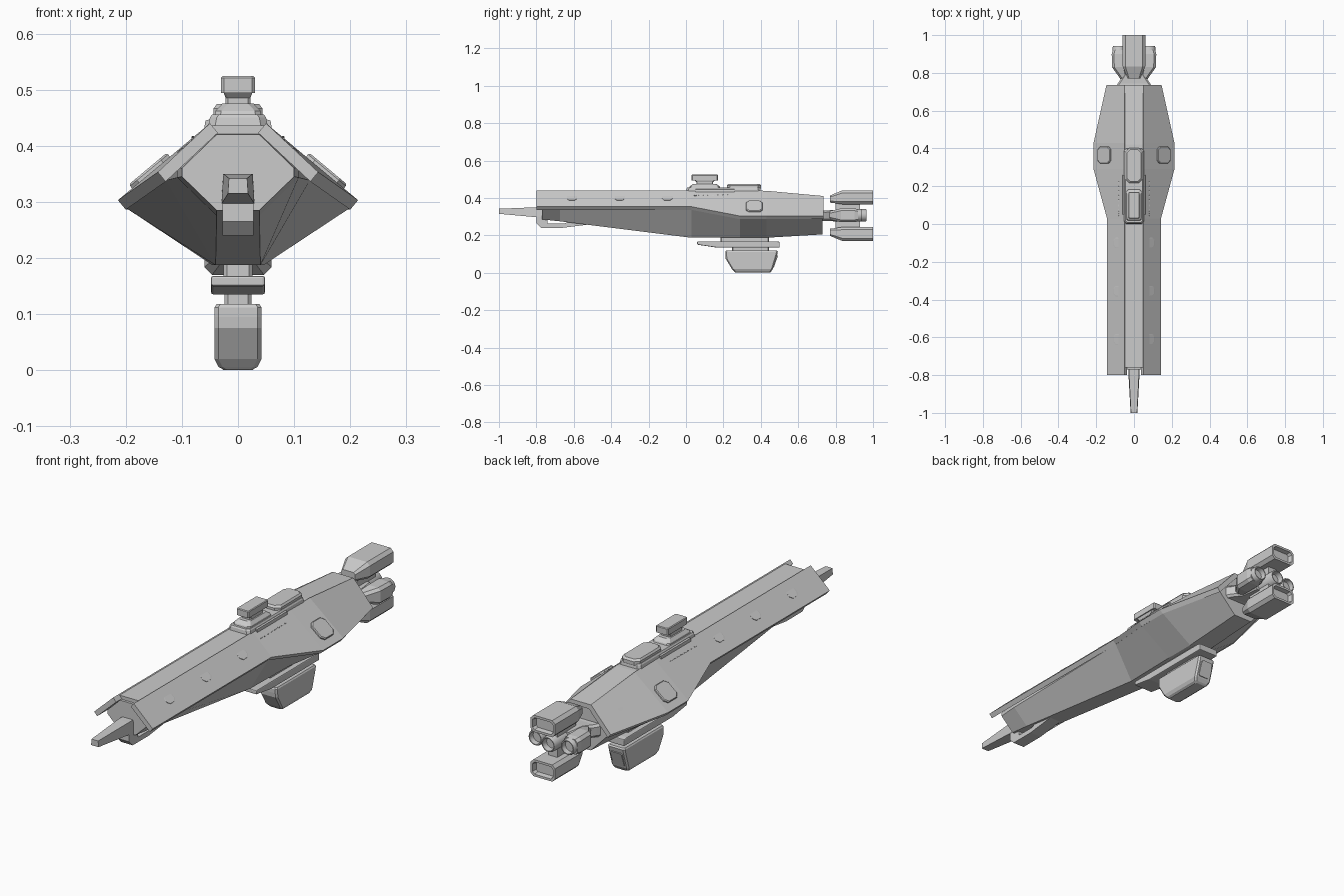
import bpy, bmesh, math
from mathutils import Matrix, Vector

if "Cube" in bpy.data.objects:
    bpy.data.objects.remove(bpy.data.objects["Cube"])


def loft(name, rings, mirror=False, bevel=0, smooth=False):
    """Skin a list of equal-length point rings and cap both ends."""
    bm = bmesh.new()
    vs = [[bm.verts.new(p) for p in r] for r in rings]
    n = len(vs[0])
    for a, b in zip(vs, vs[1:]):
        for i in range(n):
            j = (i + 1) % n
            bm.faces.new((a[i], a[j], b[j], b[i]))
    bm.faces.new(vs[0])
    bm.faces.new(vs[-1])
    bmesh.ops.recalc_face_normals(bm, faces=bm.faces)
    me = bpy.data.meshes.new(name)
    bm.to_mesh(me)
    bm.free()
    ob = bpy.data.objects.new(name, me)
    bpy.context.collection.objects.link(ob)
    if bevel:
        m = ob.modifiers.new("bevel", 'BEVEL')
        m.width, m.segments, m.limit_method = bevel, 2, 'ANGLE'
    if mirror:
        ob.modifiers.new("mirror", 'MIRROR')
    if smooth:
        bpy.context.view_layer.objects.active = ob
        ob.select_set(True)
        bpy.ops.object.shade_smooth_by_angle(angle=math.radians(35))
        ob.select_set(False)
    return ob


def crect(cx, cy, hx, hy, c):
    """Rectangle with cut corners, 2D."""
    return [(cx + sx * a, cy + sy * b) for sx, sy, a, b in (
        (-1, -1, hx - c, hy), (1, -1, hx - c, hy), (1, -1, hx, hy - c), (1, 1, hx, hy - c),
        (1, 1, hx - c, hy), (-1, 1, hx - c, hy), (-1, 1, hx, hy - c), (-1, -1, hx, hy - c))]


def along_y(y, pts):
    return [(x, y, z) for x, z in pts]


def at_z(z, pts):
    return [(x, y, z) for x, y in pts]


def side_prism(name, prof, hw, bevel=0):
    return loft(name, [[(x, y, z) for y, z in prof] for x in (-hw, hw)], bevel=bevel)


# Hull core: half sections (y, then x/z pairs from deck to keel)
core = [(-.77, (.038, .42), (.1, .36), (.1, .345), (.038, .285)),
        (-.675, (.04, .425), (.108, .36), (.108, .343), (.038, .275)),
        (.03, (.045, .43), (.128, .355), (.128, .338), (.04, .187)),
        (.29, (.045, .43), (.2, .298), (.198, .288), (.045, .187)),
        (.43, (.045, .425), (.2, .298), (.198, .288), (.045, .187)),
        (.73, (.045, .4), (.132, .305), (.128, .29), (.045, .205))]
loft("hull_core", [along_y(s[0], list(s[1:]) + [(-x, z) for x, z in reversed(s[1:])]) for s in core])

# Sloping armour plates down both flanks
plate = [(-.8, .44, .143, .353), (.03, .44, .143, .353), (.29, .44, .214, .303),
         (.43, .438, .214, .303), (.735, .41, .146, .303)]
loft("armour_plate", [along_y(y, [(.05, zt), (xm, zm), (xm - .014, zm - .017), (.036, zt - .017)])
                      for y, zt, xm, zm in plate], mirror=True)

# Deck strip along the spine
loft("spine_deck", [along_y(y, [(-.05, z), (.05, z), (.045, z - .02), (-.045, z - .02)])
                    for y, z in ((-.76, .436), (.42, .436), (.735, .409))])


# Panels lying on the armour plates
def panel(name, x, y, lx, ly, c, h, tilt=0):
    t = min(max((y - .03) / .26, 0), 1)
    s = ((.44 - .353) * (1 - t) + (.44 - .303) * t) / ((.143 - .05) * (1 - t) + (.214 - .05) * t)
    M = Matrix.Translation((x, y, .44 - (x - .05) * s)) @ Matrix.Rotation(math.atan(s) + tilt, 4, 'Y')
    rings = [[M @ Vector((a, b, z)) for a, b in crect(0, 0, lx / 2 - d, ly / 2 - d, c)]
             for z, d in ((-.008, 0), (h * .6, 0), (h, .003))]
    return loft(name, rings, mirror=True)


panel("flank_hatch", .155, .365, .088, .09, .016, .009)
for i, y in enumerate((-.61, -.355, -.1)):
    panel(f"flank_vent_{i}", .09, y, .046, .055, .012, .001, -.08)
for i in range(8):
    panel(f"window_{i}", .08, .05 + i * .024, .005, .013, .001, .003)

# Nose gun and its slotted cradle
loft("gun_barrel", [along_y(y, [(-w, a), (w, a), (w * .9, b), (-w * .9, b)])
                    for y, w, a, b in ((-1, .018, .315, .342), (-.8, .029, .297, .35), (-.72, .03, .297, .35))])
side_prism("gun_cradle", [(-.8, .31), (-.8, .265), (-.775, .24), (-.66, .24), (-.48, .263), (-.48, .275),
                          (-.62, .28), (-.65, .262), (-.74, .262), (-.74, .31)], .028)

# Command tower on the deck
loft("tower_plinth", [at_z(z, crect(0, .2, hx, hy, .012)) for z, hx, hy in
                      ((.43, .054, .2), (.45, .05, .197), (.456, .046, .193))])
loft("tower_base", [at_z(z, crect(0, .1, hx, hy, .01)) for z, hx, hy in
                    ((.45, .042, .085), (.462, .04, .08), (.475, .028, .062))])
loft("tower_neck", [at_z(z, crect(0, .1, hx, hy, .004)) for z, hx, hy in
                    ((.47, .022, .045), (.485, .022, .045), (.498, .027, .058))])
loft("tower_head", [at_z(z, crect(0, .1, hx, hy, .005)) for z, hx, hy in
                    ((.494, .03, .07), (.521, .03, .07), (.524, .027, .067))])
loft("deck_hatch", [at_z(z, crect(0, .31, hx, hy, .018)) for z, hx, hy in
                    ((.45, .044, .092), (.466, .044, .092), (.474, .038, .084))])
loft("deck_rail", [along_y(y, [(.05, .43), (.06, .432), (.058, .445), (.05, .447)]) for y in (.05, .26)], mirror=True)

# Belly pylon, wing plate and hanging pod
loft("belly_pylon", [at_z(z, crect(0, .315, .026, .13, .006)) for z in (.2, .155)])
side_prism("belly_plate", [(.06, .168), (.06, .15), (.16, .135), (.5, .135), (.5, .165), (.48, .168)], .048, .004)
loft("pod_neck", [at_z(z, crect(0, .345, .024, .1, .006)) for z in (.14, .11)])
loft("belly_pod", [[(x, y, z) for x, y in crect(0, (a + b) / 2, hx, (b - a) / 2, .007)] for z, a, b, hx in
                   ((.118, .214, .486, .038), (.112, .21, .491, .042), (.095, .21, .487, .042),
                    (.075, .212, .481, .042), (.02, .245, .464, .042), (.006, .258, .455, .035),
                    (.002, .262, .45, .028), (0, .265, .447, .026))])
loft("pod_tail_panel", [[(x, .474 + (z - .06) * .36 + d, z) for x, z in crect(0, .06, .028, .033, .006)]
                        for d in (-.01, .007)])

# Engine mount behind the hull
loft("engine_mount", [along_y(y, crect(0, .305, hx, hz, .01)) for y, hx, hz in
                      ((.72, .1, .03), (.745, .085, .028), (.79, .055, .03), (.87, .045, .03))])
loft("engine_spine", [along_y(y, crect(0, .305, .022, .075, .005)) for y in (.8, .93)])

# Upper and lower box engines with recessed exhausts
for name, s in (("upper_engine", 1), ("lower_engine", -1)):
    secs = ((.77, .034, .375, .413, .008), (.835, .06, .366, .44, .014), (1, .06, .366, .44, .014),
            (1, .05, .376, .43, .01), (.98, .046, .38, .426, .008))
    loft(name, [along_y(y, [(x, .305 + s * (z - .305)) for x, z in crect(0, (a + b) / 2, hx, (b - a) / 2, c)])
                for y, hx, a, b, c in secs])

# Side engine housings
loft("side_engine_housing", [along_y(y, crect(cx, .307, hx, hz, .012)) for y, cx, hx, hz in
                             ((.765, .05, .02, .022), (.83, .08, .036, .037), (.9, .081, .037, .037),
                              (.92, .08, .033, .033))], mirror=True)


# Round nozzles with recessed exhausts
def nozzle(name, cx, y0, y1, mirror):
    rings = [[(cx + r * math.cos(k * math.pi / 12), y, .307 + r * math.sin(k * math.pi / 12)) for k in range(24)]
             for y, r in ((y0, .034), (y1 - .006, .034), (y1, .031), (y1, .027), (y1 - .025, .024))]
    loft(name, rings, mirror=mirror, smooth=True)


nozzle("side_nozzle", .079, .85, .942, True)
nozzle("centre_nozzle", 0, .82, .964, False)
